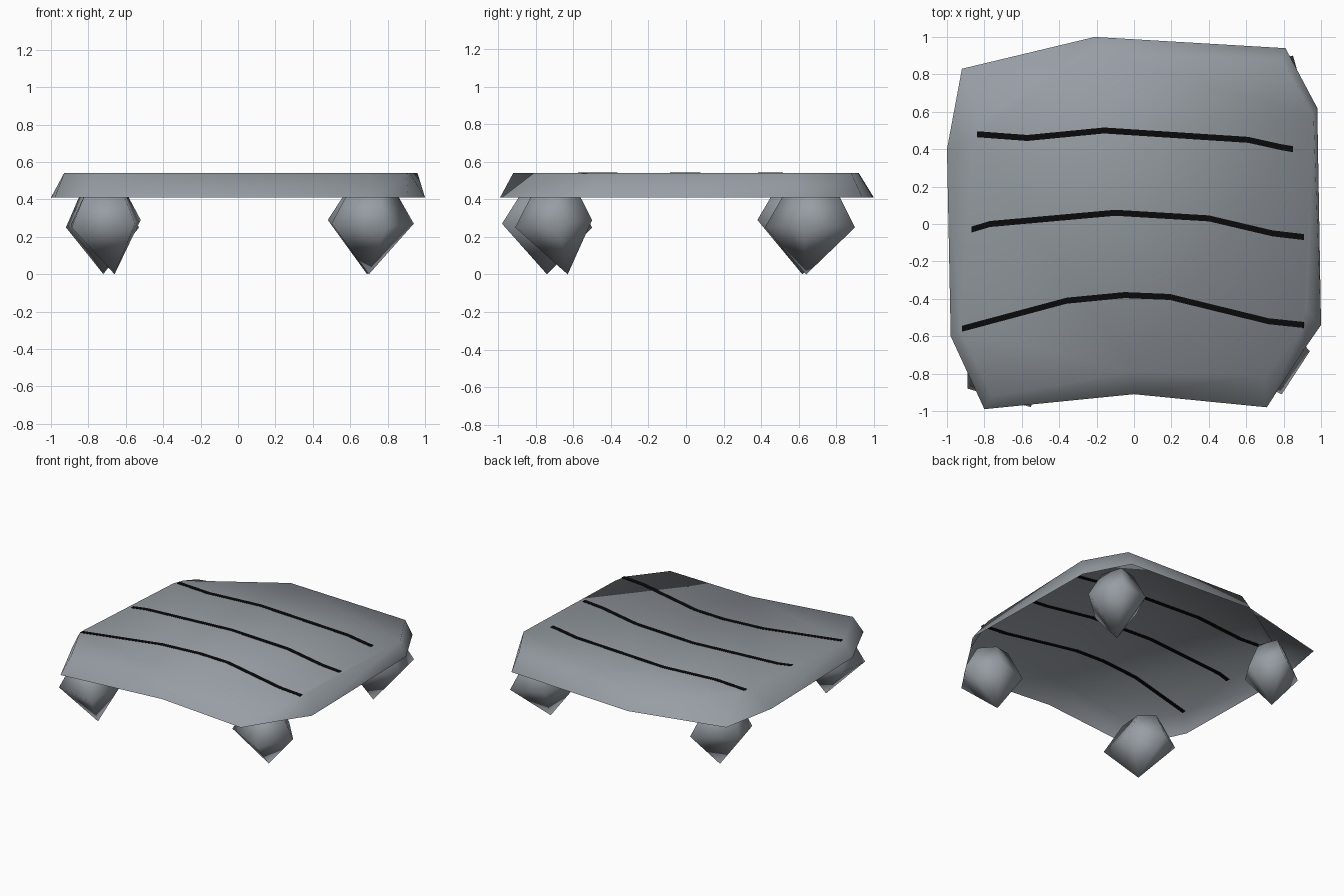
import bpy
import bmesh
from mathutils import Vector

cube = bpy.data.objects.get("Cube")
if cube:
    bpy.data.objects.remove(cube, do_unlink=True)


def make_material(name, color):
    mat = bpy.data.materials.new(name)
    mat.use_nodes = True
    mat.diffuse_color = color
    bsdf = next(n for n in mat.node_tree.nodes if n.type == "BSDF_PRINCIPLED")
    bsdf.inputs["Base Color"].default_value = color
    bsdf.inputs["Roughness"].default_value = 0.8
    return mat


stone = make_material("grey stone", (0.31, 0.34, 0.37, 1))
black = make_material("black line", (0.003, 0.003, 0.003, 1))


def make_object(name, bm, material, smooth=True):
    mesh = bpy.data.meshes.new(name)
    bm.to_mesh(mesh)
    bm.free()
    mesh.materials.append(material)
    mesh.polygons.foreach_set("use_smooth", [smooth] * len(mesh.polygons))
    obj = bpy.data.objects.new(name, mesh)
    bpy.context.collection.objects.link(obj)
    return obj


def add_ring(bm, points, heights):
    return [bm.verts.new((p[0], p[1], h)) for p, h in zip(points, heights)]


def bridge(bm, lower, upper):
    count = len(lower)
    for i in range(count):
        j = (i + 1) % count
        bm.faces.new((lower[i], lower[j], upper[j], upper[i]))


# Slab: an open shell with a flat top and a sloping rim
TOP, RIM = 0.54, 0.41
rim_outline = [(-.8, -.99), (0, -.91), (.71, -.98), (.91, -.67), (1, -.54), (.98, .62),
               (.81, .94), (-.21, 1), (-.92, .83), (-1, .4), (-.98, -.6)]
top_outline = [(-.76, -.92), (0, -.79), (.7, -.81), (.9, -.56), (.92, -.46), (.96, .58),
               (.79, .88), (-.2, .92), (-.83, .53), (-.86, .45), (-.93, -.57)]
bm = bmesh.new()
lower = add_ring(bm, rim_outline, [RIM] * len(rim_outline))
upper = add_ring(bm, top_outline, [TOP] * len(top_outline))
bridge(bm, lower, upper)
bm.faces.new(upper)
make_object("stone_slab", bm, stone)


# Legs: rough stones that taper to a point on the ground
def make_leg(name, corners, tip):
    bm = bmesh.new()
    center = sum((Vector(c) for c in corners), Vector((0, 0))) / len(corners)
    shoulder = [center.lerp(Vector(c), 0.55) for c in corners]
    middle = add_ring(bm, corners, [0.25 + 0.02 * (i % 3) for i in range(len(corners))])
    cap = add_ring(bm, shoulder, [0.45] * len(corners))
    point = bm.verts.new((tip[0], tip[1], 0))
    bridge(bm, middle, cap)
    bm.faces.new(cap)
    for i, vert in enumerate(middle):
        bm.faces.new((point, middle[(i + 1) % len(middle)], vert))
    make_object(name, bm, stone)


make_leg("front_right_leg", [(-.89, -.88), (-.55, -.98), (-.52, -.65), (-.7, -.5), (-.89, -.62)], (-.66, -.74))
make_leg("front_left_leg", [(.79, -.91), (.94, -.68), (.78, -.5), (.55, -.54), (.5, -.78)], (.7, -.63))
make_leg("back_left_leg", [(.85, .9), (.6, .84), (.48, .6), (.7, .42), (.93, .62)], (.69, .64))
make_leg("back_right_leg", [(-.92, .66), (-.88, .46), (-.68, .38), (-.53, .6), (-.63, .85)], (-.72, .62))


# Lines: thin plates that show on both sides of the shell
def make_line(name, path, half=0.016):
    bm = bmesh.new()
    offset = Vector((0, half))
    sides = []
    for p in path:
        a, b = Vector(p) - offset, Vector(p) + offset
        sides.append([bm.verts.new((*q, TOP)) for q in (a, b)])
    for (a, b), (c, d) in zip(sides, sides[1:]):
        bm.faces.new((a, c, d, b))
    line = make_object(name, bm, black, smooth=False)
    plate = line.modifiers.new("thickness", "SOLIDIFY")
    plate.thickness = 0.004
    plate.offset = 0


make_line("back_line", [(-.84, .48), (-.57, .46), (-.16, .5), (.61, .45), (.79, .41), (.85, .4)])
make_line("middle_line", [(-.87, -.03), (-.77, 0), (-.1, .06), (.4, .03), (.74, -.05), (.91, -.07)])
make_line("front_line", [(-.92, -.56), (-.36, -.41), (-.05, -.38), (.19, -.39), (.72, -.52), (.91, -.54)])
